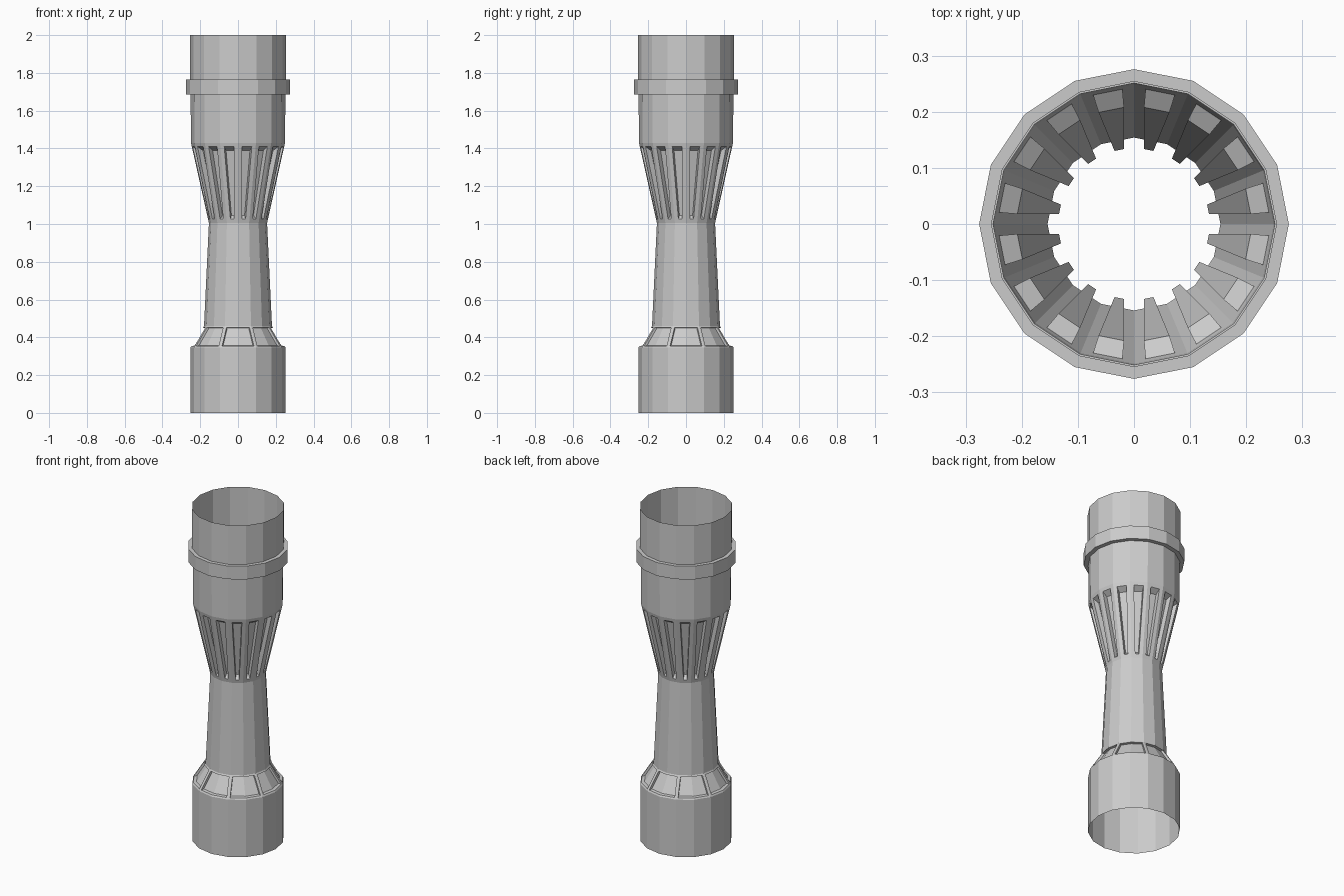
import bpy, bmesh
from math import cos, sin, tau

if "Cube" in bpy.data.objects:
    bpy.data.objects.remove(bpy.data.objects["Cube"])

SIDES = 16

# outline of the open tube, bottom to top: (radius, z)
PROFILE = [
    (0.252, 0.0), (0.252, 0.345),      # base sleeve
    (0.18, 0.46),                      # panelled shoulder
    (0.154, 1.005),                    # slim waist
    (0.249, 1.43),                     # slotted flare
    (0.251, 1.685), (0.276, 1.685),    # upper sleeve and collar underside
    (0.276, 1.765), (0.254, 1.765),    # collar rim and top
    (0.254, 2.0),                      # mouth
]
SHOULDER, FLARE = 1, 3


def pocket(bm, faces, rim, scale):
    """Inset a group of faces, then sink it towards the axis."""
    bmesh.ops.inset_region(bm, faces=faces, thickness=rim, use_even_offset=True)
    bmesh.ops.inset_region(bm, faces=faces, thickness=0.0)
    verts = {v for f in faces for v in f.verts}
    mid = sum(v.co.z for v in verts) / len(verts)
    for v in verts:
        v.co.x *= scale
        v.co.y *= scale
        v.co.z = mid + (v.co.z - mid) * (1 - (1 - scale) * 0.8)


# lathe the outline
bm = bmesh.new()
rings = [[bm.verts.new((r * cos(tau * i / SIDES), r * sin(tau * i / SIDES), z))
          for i in range(SIDES)] for r, z in PROFILE]
bands = []
for low, high in zip(rings, rings[1:]):
    bands.append([bm.faces.new((low[i], low[(i + 1) % SIDES],
                                high[(i + 1) % SIDES], high[i]))
                  for i in range(SIDES)])
bm.normal_update()

# one narrow slot per side on the flare
for face in bands[FLARE]:
    pocket(bm, [face], 0.021, 0.865)

# shoulder windows, each two sides wide
for i in range(0, SIDES, 2):
    pocket(bm, [bands[SHOULDER][i - 1], bands[SHOULDER][i]], 0.01, 0.93)

mesh = bpy.data.meshes.new("tube_body")
bm.to_mesh(mesh)
bm.free()
bpy.context.collection.objects.link(bpy.data.objects.new("tube_body", mesh))
